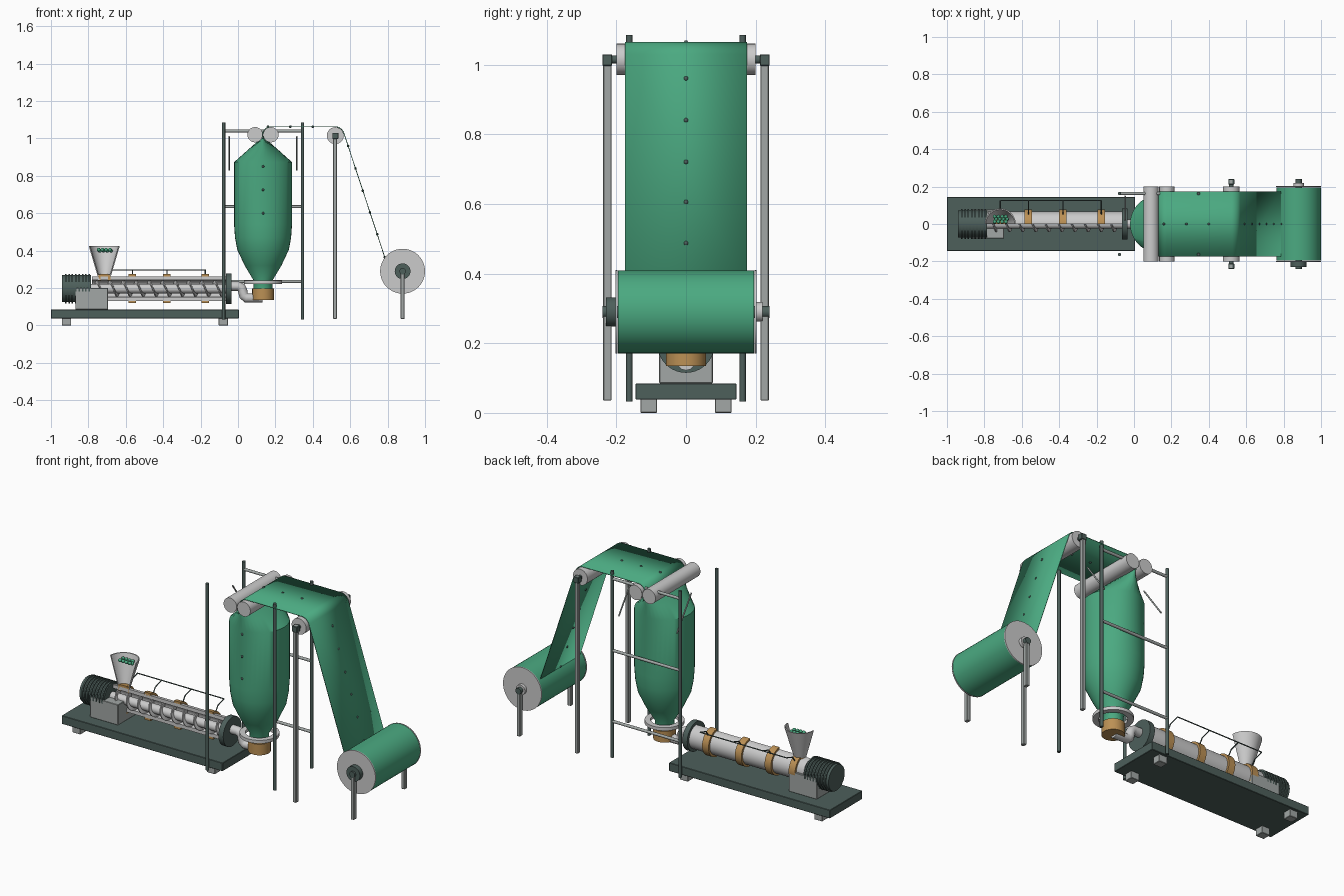
import bpy, bmesh, math
from mathutils import Vector

if "Cube" in bpy.data.objects:
    bpy.data.objects.remove(bpy.data.objects["Cube"])


def mat(name, c):
    m = bpy.data.materials.new(name)
    m.diffuse_color = (*c, 1)
    m.use_nodes = True
    m.node_tree.nodes["Principled BSDF"].inputs["Base Color"].default_value = m.diffuse_color
    return m


GREEN = mat("film_green", (0.07, 0.40, 0.22))
DARK = mat("dark_steel", (0.075, 0.115, 0.105))
BRASS = mat("brass", (0.50, 0.28, 0.09))
STEEL = mat("light_steel", (0.62, 0.63, 0.61))
GREY = mat("grey_steel", (0.36, 0.39, 0.38))


def finish(name, bm, m, smooth=True):
    bmesh.ops.recalc_face_normals(bm, faces=bm.faces)
    me = bpy.data.meshes.new(name)
    bm.to_mesh(me)
    bm.free()
    ob = bpy.data.objects.new(name, me)
    bpy.context.collection.objects.link(ob)
    me.materials.append(m)
    if smooth:
        bpy.ops.object.select_all(action='DESELECT')
        ob.select_set(True)
        bpy.context.view_layer.objects.active = ob
        bpy.ops.object.shade_smooth_by_angle(angle=math.radians(35))
    return ob


def box(name, x, y, z, m):
    bm = bmesh.new()
    bmesh.ops.create_cube(bm, size=1)
    for v in bm.verts:
        v.co = [lo + (c + .5) * (hi - lo) for c, (lo, hi) in zip(v.co, (x, y, z))]
    ob = finish(name, bm, m, False)
    b = ob.modifiers.new("bevel", 'BEVEL')
    b.width, b.segments = 0.002, 1
    return ob


def rod(name, p, q, r, m, seg=32):
    p, q = Vector(p), Vector(q)
    bm = bmesh.new()
    bmesh.ops.create_cone(bm, cap_ends=True, segments=seg, radius1=r, radius2=r, depth=(q - p).length)
    rot = Vector((0, 0, 1)).rotation_difference(q - p)
    for v in bm.verts:
        v.co = rot @ v.co + (p + q) / 2
    return finish(name, bm, m)


def ring(name, prof, axis, loc, m, half=False, seg=40):
    """Revolve a closed (radius, height) profile; half keeps only the +y side."""
    bm = bmesh.new()
    n = seg // 2 + 1 if half else seg
    start = -math.pi / 2 if axis == 'X' else 0
    rows = []
    for i in range(n):
        t = start + 2 * math.pi * i / seg
        c, s = math.cos(t), math.sin(t)
        rows.append([bm.verts.new(Vector((a, r * c, r * s) if axis == 'X' else (r * c, r * s, a)) + Vector(loc))
                     for r, a in prof])
    k = len(prof)
    for i in range(n - 1 if half else n):
        A, B = rows[i], rows[(i + 1) % n]
        for j in range(k):
            bm.faces.new((A[j], A[(j + 1) % k], B[(j + 1) % k], B[j]))
    if half:
        bm.faces.new(rows[0])
        bm.faces.new(rows[-1])
    return finish(name, bm, m)


def tube(name, pts, r, m):
    cu = bpy.data.curves.new(name, 'CURVE')
    cu.dimensions, cu.bevel_depth, cu.bevel_resolution, cu.use_fill_caps = '3D', r, 4, True
    sp = cu.splines.new('POLY')
    sp.points.add(len(pts) - 1)
    for s, p in zip(sp.points, pts):
        s.co = (*p, 1)
    cu.materials.append(m)
    ob = bpy.data.objects.new(name, cu)
    bpy.context.collection.objects.link(ob)


def balls(name, pts, r, m):
    bm = bmesh.new()
    for p in pts:
        vs = bmesh.ops.create_icosphere(bm, subdivisions=2, radius=r)["verts"]
        bmesh.ops.translate(bm, verts=vs, vec=p)
    finish(name, bm, m)


CZ, BX, HX = 0.197, 0.134, -0.715   # screw height, bubble x, hopper x

# Base plate, feet, gearbox
box("base_plate", (-1, .005), (-.145, .145), (.038, .085), DARK)
for x in (-.917, -.078):
    for y in (-.107, .107):
        box("foot", (x - .025, x + .025), (y - .024, y + .024), (0, .04), GREY)
box("gearbox", (-.87, -.695), (-.077, .077), (.085, .2), GREY)

# Finned motor
rod("motor_body", (-.94, 0, CZ), (-.785, 0, CZ), .072, DARK, 40)
for i in range(8):
    x = -.925 + i * .018
    rod("motor_fin", (x, 0, CZ), (x + .008, 0, CZ), .079, DARK, 40)

# Cut-open barrel, screw shaft and helical flight
ring("barrel", [(.046, -.78), (.066, -.78), (.066, -.05), (.046, -.05)], 'X', (0, 0, CZ), STEEL, True)
rod("screw_shaft", (-.79, 0, CZ), (-.04, 0, CZ), .025, STEEL, 24)
bm = bmesh.new()
prev = None
N = 240
for i in range(N + 1):
    t = 2 * math.pi * 10 * i / N
    x = -.77 + .7 * i / N
    cur = [bm.verts.new((x + d, r * math.cos(t), CZ + r * math.sin(t)))
           for r, d in ((.022, -.005), (.043, -.003), (.043, .003), (.022, .005))]
    if prev:
        for j in range(4):
            bm.faces.new((prev[j], prev[(j + 1) % 4], cur[(j + 1) % 4], cur[j]))
    prev = cur
finish("screw_flight", bm, STEEL)

# Heater bands with wiring
for x in (HX, -.565, -.38, -.175):
    ring("heater_band", [(.06, x - .02), (.078, x - .02), (.078, x + .02), (.06, x + .02)],
         'X', (0, 0, CZ), BRASS, True)
    tube("heater_wire", [(x, .05, .25), (x, .07, .28), (x, .125, .297)], .003, DARK)
tube("wire_bus", [(HX, .125, .297), (-.175, .125, .297)], .003, DARK)

# Hopper, open to the front, with pellets
ring("hopper", [(.03, .265), (.036, .265), (.083, .425), (.077, .425)], 'Z', (HX, 0, 0), STEEL, True)
ring("hopper_collar", [(.02, .24), (.034, .24), (.034, .272), (.02, .272)], 'Z', (HX, 0, 0), BRASS, True)
balls("pellets", [(HX - .03 + .02 * i + .006 * (j % 2), .012 + .014 * j, .405 - .006 * (j % 2))
                  for i in range(4) for j in range(3)], .01, GREEN)

# Flange, elbow pipe, die and air ring
rod("barrel_flange", (-.065, 0, CZ), (-.035, 0, CZ), .082, DARK, 40)
tube("adapter_pipe", [(-.04, 0, .21), (.0, 0, .21), (.018, 0, .203), (.025, 0, .185), (.03, 0, .16),
                      (.045, 0, .147), (.13, 0, .147)], .025, STEEL)
rod("die", (BX, 0, .135), (BX, 0, .197), .058, BRASS, 40)
ring("air_ring", [(.072, .222), (.102, .222), (.102, .24), (.072, .24)], 'Z', (BX, 0, 0), STEEL)

# Film bubble, lofted from a circle into a flat slit
bm = bmesh.new()
rows = []
for z, a, b in ((.19, .05, .05), (.24, .05, .05), (.32, .098, .098), (.405, .138, .138), (.47, .15, .15),
                (.54, .155, .155), (.873, .155, .155), (.94, .08, .163), (1.005, .006, .17)):
    rows.append([bm.verts.new((BX + a * math.cos(2 * math.pi * i / 40), b * math.sin(2 * math.pi * i / 40), z))
                 for i in range(40)])
for A, B in zip(rows, rows[1:]):
    for i in range(40):
        j = (i + 1) % 40
        bm.faces.new((A[i], A[j], B[j], B[i]))
finish("film_bubble", bm, GREEN)

# Film web over the nip roll and idler down to the winder
arc = lambda x, z, r, a0, a1, n: [(x + r * math.cos(math.radians(a0 + (a1 - a0) * i / n)),
                                   z + r * math.sin(math.radians(a0 + (a1 - a0) * i / n))) for i in range(n + 1)]
path = [(BX, 1.0)] + arc(.175, 1.02, .043, 175, 90, 6) + arc(.52, 1.015, .048, 90, 17, 8) + [(.786, .361)]
bm = bmesh.new()
rows = [[bm.verts.new((x, y, z)) for y in (-.175, .175)] for x, z in path]
for A, B in zip(rows, rows[1:]):
    bm.faces.new((A[0], A[1], B[1], B[0]))
web = finish("film_web", bm, GREEN)
s = web.modifiers.new("thickness", 'SOLIDIFY')
s.thickness, s.offset = .004, 0

# Tracer dots on the bubble and the web
top, end = Vector((path[-2][0], 0, path[-2][1])), Vector((path[-1][0], 0, path[-1][1]))
balls("tracer_dots", [(BX, -.155, z) for z in (.6, .725, .85)] + [(x, 0, 1.063) for x in (.16, .28, .40)]
      + [top.lerp(end, (1.029 - z) / .668) for z in (.96, .84, .72, .605, .487, .365)], .007, DARK)

# Nip rolls and idler
for x in (.091, .176):
    rod("nip_roll", (x, -.2, 1.02), (x, .2, 1.02), .041, STEEL, 40)
rod("idler_roll", (.52, -.2, 1.015), (.52, .2, 1.015), .045, STEEL, 40)
rod("idler_shaft", (.52, -.235, 1.015), (.52, .235, 1.015), .012, DARK)

# Winder roll with end discs, hub and axle
W = (.88, .29)
rod("wound_film", (W[0], -.196, W[1]), (W[0], .196, W[1]), .119, GREEN, 48)
for y in (-.2, .2):
    rod("winder_end_disc", (W[0], y - .003, W[1]), (W[0], y + .003, W[1]), .12, STEEL, 48)
rod("winder_hub", (W[0], -.23, W[1]), (W[0], -.2, W[1]), .042, DARK)
rod("winder_core", (W[0], .2, W[1]), (W[0], .22, W[1]), .028, STEEL)
rod("winder_axle", (W[0], -.24, W[1]), (W[0], .24, W[1]), .017, DARK)

# Idler and winder stands with bearings
for y in (-.226, .226):
    box("idler_stand", (.509, .529), (y - .012, y + .012), (.035, 1.03), GREY)
    box("idler_bearing", (.504, .536), (y - .014, y + .014), (.997, 1.03), DARK)
    box("winder_stand", (W[0] - .01, W[0] + .01), (y - .012, y + .012), (.035, .29), GREY)

# Tower posts, rear cross bars and collapsing guide rods
for x in (-.077, .345):
    for y in (-.163, .163):
        rod("tower_post", (x, y, .032), (x, y, 1.085), .009, DARK, 16)
for z in (.235, .635, 1.04):
    rod("tower_cross_bar", (-.077, .163, z), (.345, .163, z), .008, GREY, 16)
for x in (-.048, .315):
    rod("guide_rod", (x, .02, 1.01), (x, .15, .83), .004, GREY, 12)
